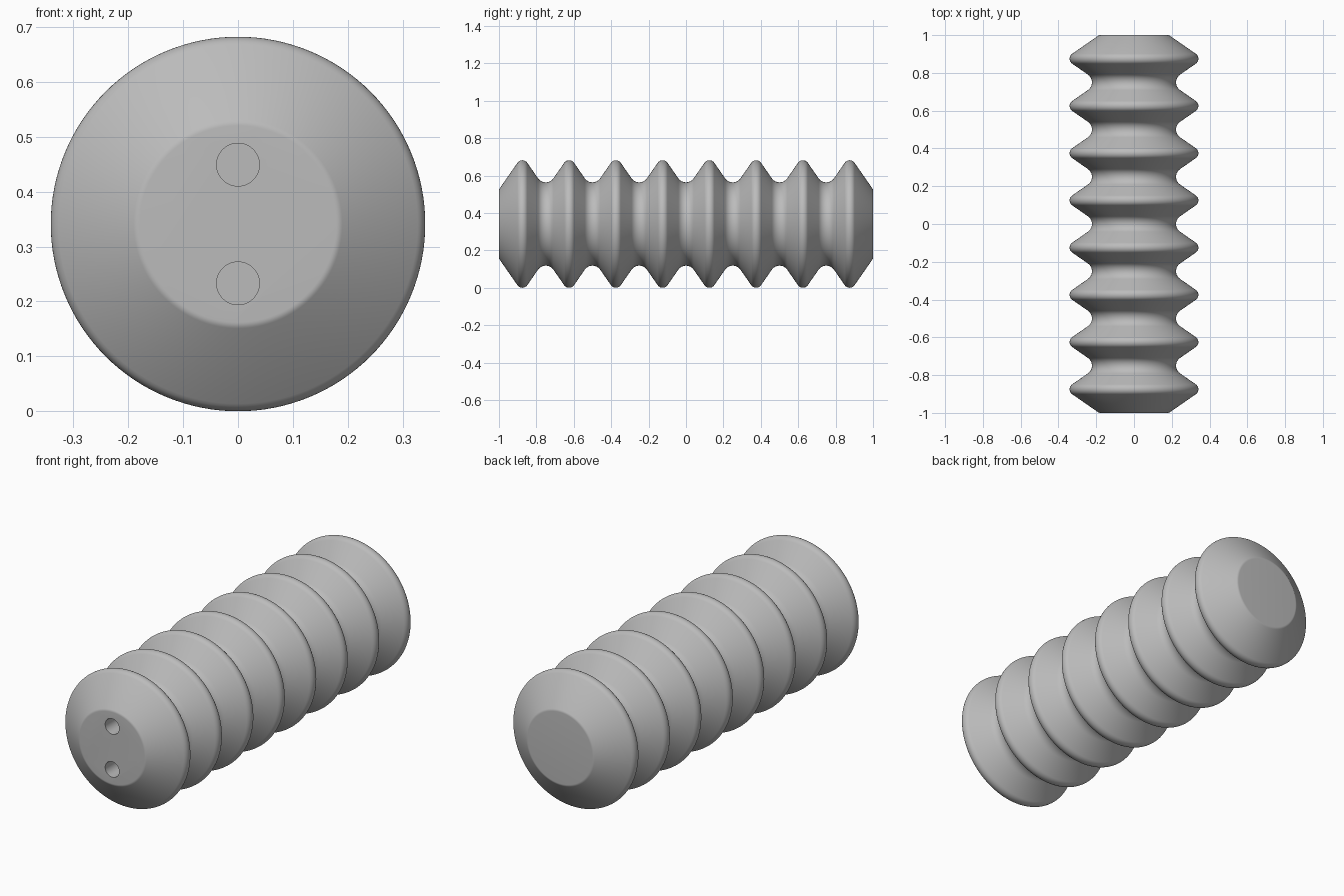
import bpy, bmesh, math
from mathutils import Vector, Matrix

cube = bpy.data.objects.get("Cube")
if cube:
    bpy.data.objects.remove(cube, do_unlink=True)

RIBS, PITCH = 8, 0.25
CREST, VALLEY, AXIS_Z = 0.365, 0.185, 0.341   # sharp radii before rounding
SEGMENTS = 128

grey = bpy.data.materials.new("grey")
grey.use_nodes = True
colour = (0.5, 0.5, 0.5, 1)
grey.diffuse_color = colour
grey.node_tree.nodes["Principled BSDF"].inputs["Base Color"].default_value = colour


def fillet(before, corner, after, radius, steps):
    """Points of an arc rounding one corner of a profile."""
    a, b = (before - corner).normalized(), (after - corner).normalized()
    half = a.angle(b) / 2
    centre = corner + (a + b).normalized() * radius / math.sin(half)
    start = corner + a * radius / math.tan(half) - centre
    end = corner + b * radius / math.tan(half) - centre
    sweep = start.angle_signed(end)
    return [centre + Matrix.Rotation(-sweep * i / steps, 2) @ start
            for i in range(steps + 1)]


# Zigzag profile (radius, y) with rounded crests, valleys and end rims
zigzag = [Vector((0, -1))]
for i in range(2 * RIBS + 1):
    zigzag.append(Vector((CREST if i % 2 else VALLEY, -1 + i * PITCH / 2)))
zigzag.append(Vector((0, 1)))
profile = [zigzag[0]]
for i in range(1, len(zigzag) - 1):
    if i in (1, len(zigzag) - 2):
        radius, steps = 0.02, 4
    else:
        radius, steps = (0.05, 10) if i % 2 else (0.032, 10)
    profile += fillet(zigzag[i - 1], zigzag[i], zigzag[i + 1], radius, steps)
profile.append(zigzag[-1])

# Ribbed body: rings bridged along the axis, closed by flat end caps
bm = bmesh.new()
rings = []
for r, y in profile[1:-1]:
    rings.append([bm.verts.new((r * math.cos(t), y, AXIS_Z + r * math.sin(t)))
                  for t in (2 * math.pi * k / SEGMENTS for k in range(SEGMENTS))])
for low, high in zip(rings, rings[1:]):
    for k in range(SEGMENTS):
        n = (k + 1) % SEGMENTS
        bm.faces.new((low[k], low[n], high[n], high[k]))
bm.faces.new(rings[0])
bm.faces.new(rings[-1])
bmesh.ops.recalc_face_normals(bm, faces=bm.faces)
mesh = bpy.data.meshes.new("ribbed_body")
bm.to_mesh(mesh)
bm.free()
mesh.materials.append(grey)
body = bpy.data.objects.new("ribbed_body", mesh)
bpy.context.collection.objects.link(body)

# Two blind round holes in the front end
for side in (-1, 1):
    bpy.ops.mesh.primitive_cylinder_add(
        vertices=48, radius=0.039, depth=0.2,
        location=(0, -1, AXIS_Z + side * 0.108), rotation=(math.pi / 2, 0, 0))
    cutter = bpy.context.object
    cutter.name = "hole_cutter"
    cutter.hide_render = True
    cutter.data.materials.append(grey)
    bpy.ops.object.select_all(action="DESELECT")
    body.select_set(True)
    bpy.context.view_layer.objects.active = body
    cut = body.modifiers.new("hole", "BOOLEAN")
    cut.operation, cut.solver, cut.object = "DIFFERENCE", "EXACT", cutter
    bpy.ops.object.modifier_apply(modifier=cut.name)
    bpy.data.objects.remove(cutter, do_unlink=True)

# Smooth ribs, crisp hole edges
bpy.ops.object.shade_smooth_by_angle(angle=math.radians(35))
